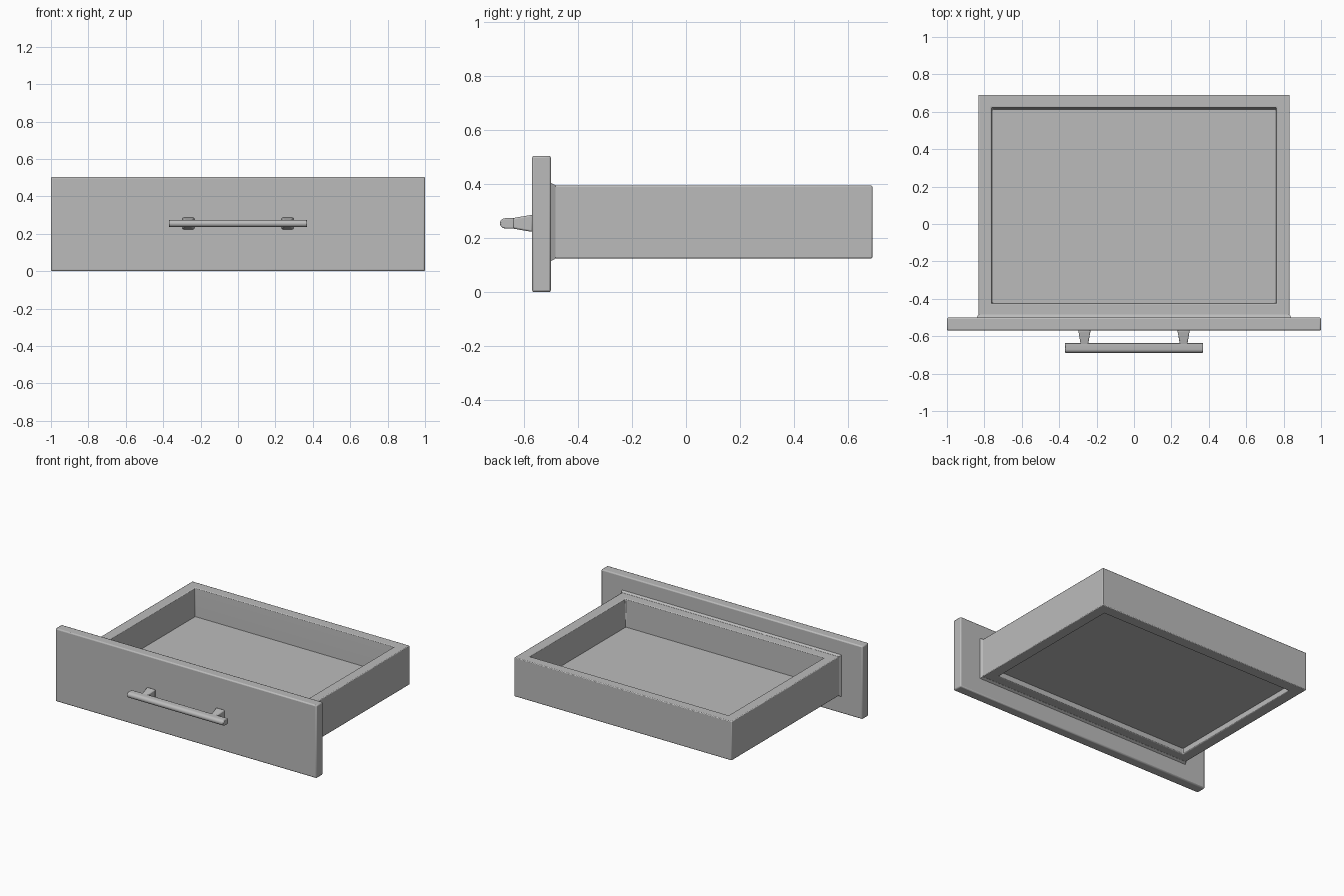
import bpy, bmesh
from math import sin, cos, pi, radians

cube = bpy.data.objects.get("Cube")
if cube:
    bpy.data.objects.remove(cube, do_unlink=True)

GREY = (0.5, 0.5, 0.5, 1)
mat = bpy.data.materials.new("plain grey")
mat.use_nodes = True
mat.diffuse_color = GREY
mat.node_tree.nodes["Principled BSDF"].inputs["Base Color"].default_value = GREY


def loft(name, rings, bevel, closed=False):
    """Skin a list of equal-length point rings, capped or joined end to start."""
    bm = bmesh.new()
    loops = [[bm.verts.new(p) for p in ring] for ring in rings]
    n = len(loops[0])
    pairs = list(zip(loops, loops[1:]))
    if closed:
        pairs.append((loops[-1], loops[0]))
    else:
        bm.faces.new(loops[0])
        bm.faces.new(loops[-1])
    for a, b in pairs:
        for i in range(n):
            j = (i + 1) % n
            bm.faces.new((a[i], a[j], b[j], b[i]))
    bmesh.ops.recalc_face_normals(bm, faces=bm.faces)
    mesh = bpy.data.meshes.new(name)
    bm.to_mesh(mesh)
    bm.free()
    mesh.materials.append(mat)
    obj = bpy.data.objects.new(name, mesh)
    bpy.context.collection.objects.link(obj)
    bpy.ops.object.select_all(action='DESELECT')
    obj.select_set(True)
    bpy.context.view_layer.objects.active = obj
    bpy.ops.object.shade_smooth_by_angle(angle=radians(35))
    if bevel:
        mod = obj.modifiers.new("soft edges", 'BEVEL')
        mod.width = bevel
        mod.segments = 2
        mod.limit_method = 'ANGLE'
        mod.angle_limit = radians(40)
    return obj


def flat(hx, y0, y1, z):
    """Horizontal rectangle."""
    return [(-hx, y0, z), (hx, y0, z), (hx, y1, z), (-hx, y1, z)]


def upright(x, hx, z, hz, y):
    """Rectangle facing the front."""
    return [(x - hx, y, z - hz), (x + hx, y, z - hz),
            (x + hx, y, z + hz), (x - hx, y, z + hz)]


# Front panel and the thin collar joining it to the tray
loft("front_panel", [flat(1, -0.57, -0.5, 0), flat(1, -0.57, -0.5, 0.505)], 0.008)
loft("panel_collar", [upright(0, 0.842, 0.26, 0.146, -0.502),
                      upright(0, 0.832, 0.26, 0.136, -0.484)], 0)

# Tray walls as one continuous frame
loft("tray_walls", [flat(0.832, -0.495, 0.69, 0.125), flat(0.832, -0.495, 0.69, 0.395),
                    flat(0.762, -0.425, 0.622, 0.395), flat(0.756, -0.422, 0.612, 0.2),
                    flat(0.756, -0.422, 0.612, 0.125)], 0.005, closed=True)

# Tray floor, set up inside the walls
loft("tray_floor", [flat(0.78, -0.45, 0.64, 0.165), flat(0.78, -0.45, 0.64, 0.2)], 0)

# Handle bar with a rounded front
ZH, R = 0.255, 0.019
arc = [(-0.67 - R * sin(pi * i / 8), ZH + R * cos(pi * i / 8)) for i in range(9)]
section = arc + [(-0.636, ZH - R), (-0.636, ZH + R)]
loft("handle_bar", [[(x, y, z) for y, z in section] for x in (-0.37, 0.37)], 0.004)

# Handle posts tapering from the panel to the bar
for side, x in (("left", 0.265), ("right", -0.265)):
    loft(side + "_handle_post", [upright(x, 0.033, ZH, 0.032, -0.568),
                                 upright(x, 0.022, ZH, 0.021, -0.632),
                                 upright(x, 0.021, ZH, 0.017, -0.65)], 0.006)
